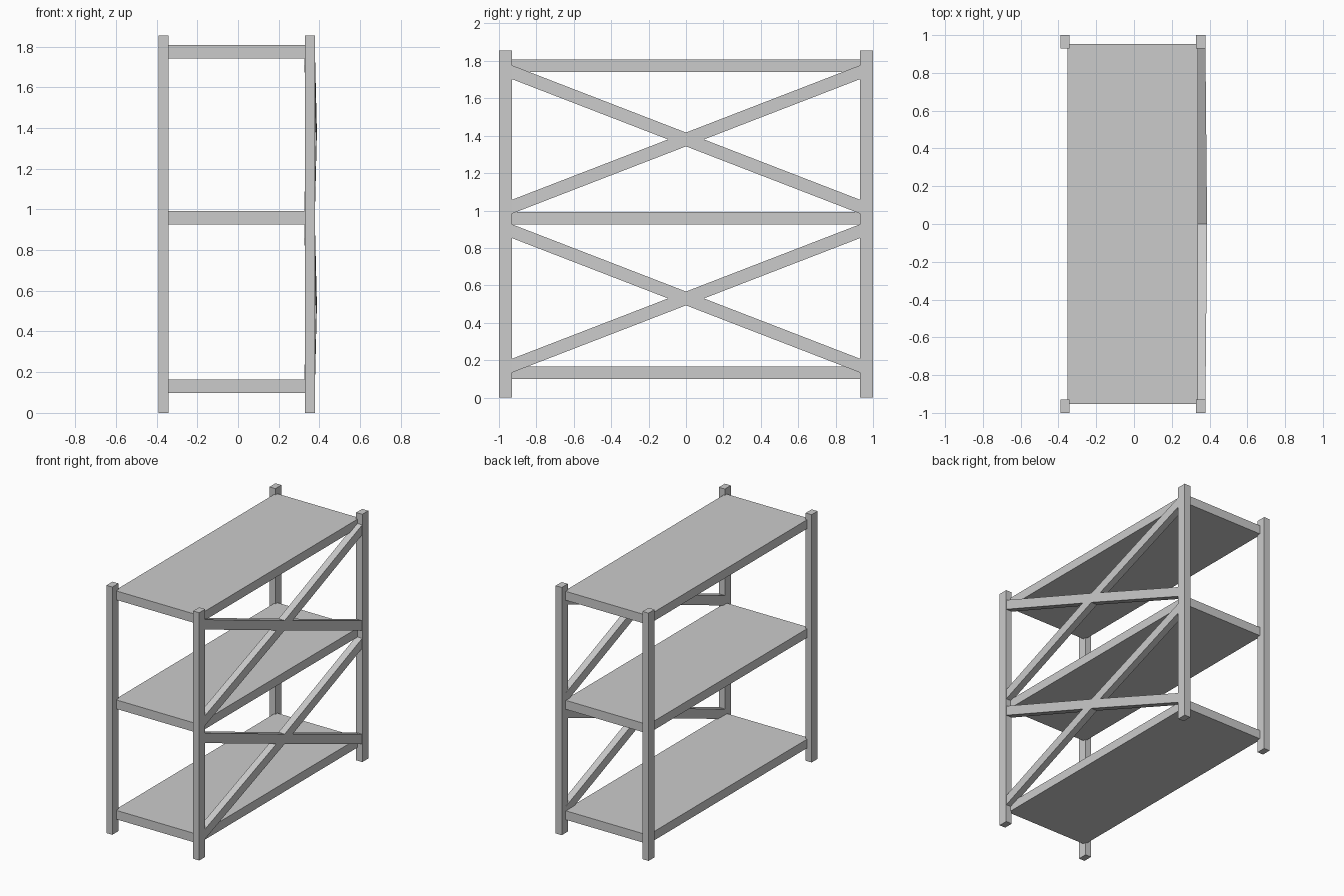
import bpy, bmesh

if "Cube" in bpy.data.objects:
    bpy.data.objects.remove(bpy.data.objects["Cube"])


def make_object(name, bm):
    bmesh.ops.recalc_face_normals(bm, faces=bm.faces)
    mesh = bpy.data.meshes.new(name)
    bm.to_mesh(mesh)
    bm.free()
    obj = bpy.data.objects.new(name, mesh)
    bpy.context.collection.objects.link(obj)
    return obj


def box(name, x0, x1, y0, y1, z0, z1):
    bm = bmesh.new()
    bmesh.ops.create_cube(bm, size=1)
    for v in bm.verts:
        v.co = (x1 if v.co.x > 0 else x0,
                y1 if v.co.y > 0 else y0,
                z1 if v.co.z > 0 else z0)
    return make_object(name, bm)


def brace(name, z_mid, rise):
    # diagonal bar, bowed slightly outward at the crossing
    bm = bmesh.new()
    rings = []
    for t in (-1, 0, 1):
        x = 0.336 if t == 0 else 0.327
        z = z_mid + t * rise
        ring = [(x, z - 0.037), (x + 0.051, z - 0.037),
                (x + 0.051, z + 0.037), (x, z + 0.037)]
        rings.append([bm.verts.new((px, t * 0.95, pz)) for px, pz in ring])
    for a, b in zip(rings, rings[1:]):
        for i in range(4):
            j = (i + 1) % 4
            bm.faces.new((a[i], a[j], b[j], b[i]))
    bm.faces.new(rings[0])
    bm.faces.new(rings[-1])
    return make_object(name, bm)


# corner posts
for side, x0, x1 in (("left", -0.39, -0.341), ("right", 0.329, 0.379)):
    box("front_" + side + "_post", x0, x1, -1.0, -0.929, 0, 1.855)
    box("back_" + side + "_post", x0, x1, 0.929, 1.0, 0, 1.855)

# shelves
for label, z in (("bottom", 0.098), ("middle", 0.925), ("top", 1.741)):
    box(label + "_shelf", -0.353, 0.339, -0.953, 0.953, z, z + 0.067)

# crossed braces on the right side
for label, z in (("lower", 0.53), ("upper", 1.38)):
    brace(label + "_rising_brace", z, 0.367)
    brace(label + "_falling_brace", z, -0.367)
